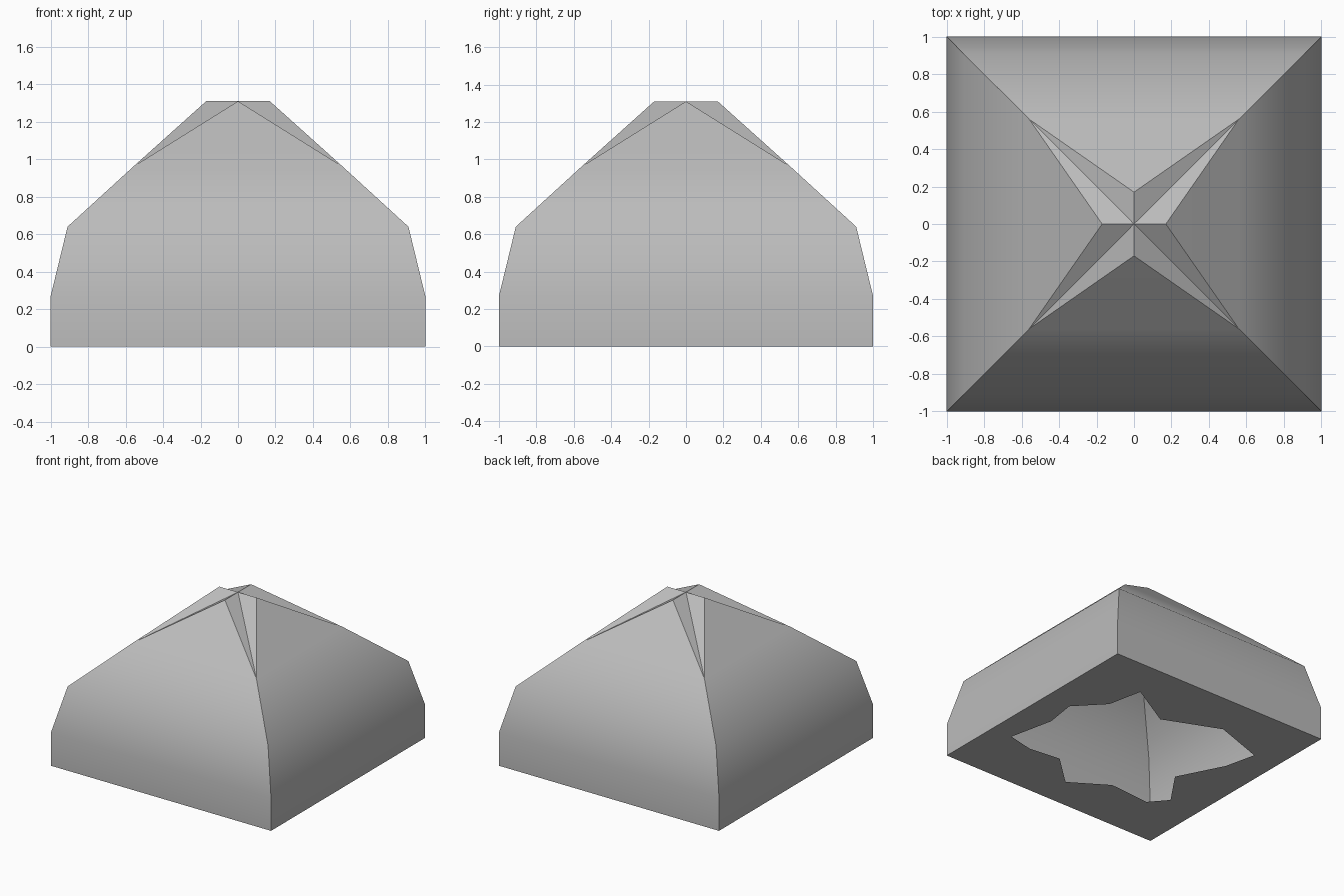
import bpy, bmesh, math
from mathutils import Matrix, Vector

cube = bpy.data.objects.get("Cube")
if cube:
    bpy.data.objects.remove(cube, do_unlink=True)

stone = bpy.data.materials.new("grey_stone")
stone.use_nodes = True
colour = (0.5, 0.5, 0.5, 1)
stone.diffuse_color = colour
stone.node_tree.nodes["Principled BSDF"].inputs["Base Color"].default_value = colour


def finish(bm, name):
    mesh = bpy.data.meshes.new(name)
    bm.to_mesh(mesh)
    bm.free()
    mesh.materials.append(stone)
    obj = bpy.data.objects.new(name, mesh)
    bpy.context.collection.objects.link(obj)
    return obj


# Curved walls and crossed gable roof: one side, turned four times
PROFILE = [(1, 0), (1, 0.27), (0.91, 0.64), (0.56, 0.96)]
PEAK, TOP = 0.17, 1.31
bm = bmesh.new()
for turn in range(4):
    spin = Matrix.Rotation(turn * math.pi / 2, 3, 'Z')

    def face(*points):
        bm.faces.new([bm.verts.new(spin @ Vector(p)) for p in points])

    # Wall strips between profile levels
    for (a, za), (b, zb) in zip(PROFILE, PROFILE[1:]):
        face((-a, -a, za), (a, -a, za), (b, -b, zb), (-b, -b, zb))
    # Gable triangle and the two roof planes behind it
    v, zv = PROFILE[-1]
    left, right = (-v, -v, zv), (v, -v, zv)
    peak, centre = (0, -PEAK, TOP), (0, 0, TOP)
    face(left, right, peak)
    face(peak, right, centre)
    face(left, peak, centre)
bmesh.ops.remove_doubles(bm, verts=bm.verts, dist=0.001)
shell = finish(bm, "roof_shell")
bpy.ops.object.select_all(action='DESELECT')
shell.select_set(True)
bpy.context.view_layer.objects.active = shell
bpy.ops.object.shade_smooth_by_angle(angle=math.radians(40))

# Floor plate with a jagged opening
SQUARE = [(-1, -1), (1, -1), (1, 1), (-1, 1)]
OPENING = [(-.77, .49), (-.71, .23), (-.52, -.14), (-.72, -.43), (-.6, -.57), (-.24, -.54),
           (.06, -.73), (.32, -.49), (.59, -.52), (.81, -.47), (.73, -.1), (.77, .16),
           (.56, .38), (.5, .67), (.12, .45), (-.34, .64)]
bm = bmesh.new()
edges = []
for loop in (SQUARE, OPENING):
    verts = [bm.verts.new((x, y, 0)) for x, y in loop]
    edges += [bm.edges.new((verts[i - 1], verts[i])) for i in range(len(verts))]
bmesh.ops.triangle_fill(bm, use_beauty=True, edges=edges, normal=(0, 0, -1))
for f in bm.faces:
    f.normal_update()
    if f.normal.z > 0:
        f.normal_flip()
finish(bm, "floor_plate")
